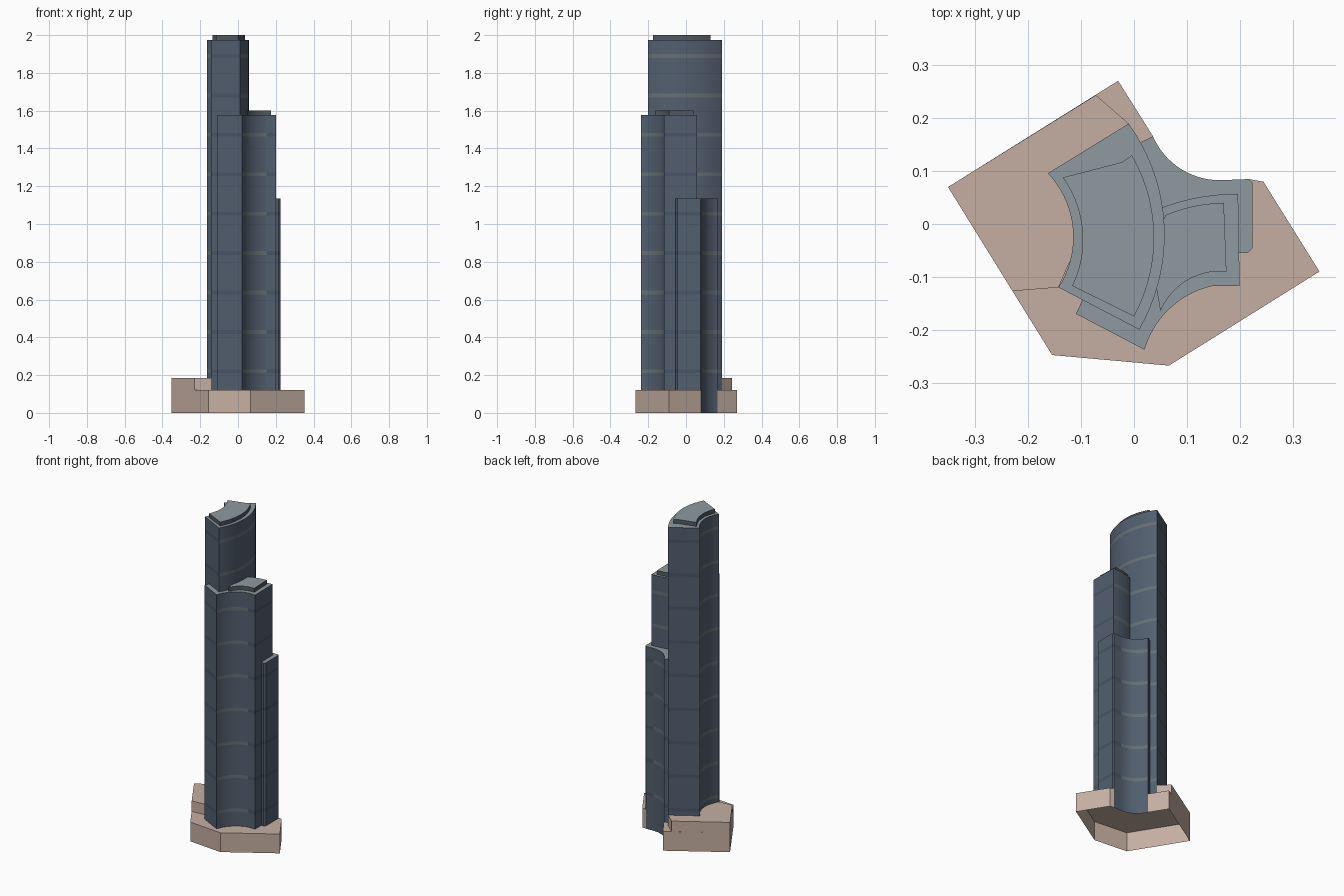
import bpy, math
from mathutils import Vector

if "Cube" in bpy.data.objects:
    bpy.data.objects.remove(bpy.data.objects["Cube"])


def material(name, rgb):
    m = bpy.data.materials.new(name)
    m.diffuse_color = (*rgb, 1)
    m.use_nodes = True
    m.node_tree.nodes["Principled BSDF"].inputs["Base Color"].default_value = m.diffuse_color
    return m


GLASS = material("blue_glass", (0.085, 0.115, 0.16))
BAND = material("pale_band", (0.13, 0.16, 0.175))
TRIM = material("dark_trim", (0.065, 0.09, 0.135))
ROOF = material("roof_grey", (0.27, 0.32, 0.35))
STONE = material("podium_stone", (0.56, 0.43, 0.36))
EDGE = material("cap_side", (0.08, 0.10, 0.12))


def arc(a, m, b, n=18):
    """Points after a, up to b, on the circle through a, m and b."""
    (ax, ay), (mx, my), (bx, by) = a, m, b
    d = 2 * (ax * (my - by) + mx * (by - ay) + bx * (ay - my))
    sa, sm, sb = ax * ax + ay * ay, mx * mx + my * my, bx * bx + by * by
    c = Vector(((sa * (my - by) + sm * (by - ay) + sb * (ay - my)) / d,
                (sa * (bx - mx) + sm * (ax - bx) + sb * (mx - ax)) / d))
    u, v = Vector(a) - c, Vector(b) - c
    sweep = math.atan2(u.x * v.y - u.y * v.x, u.dot(v))
    t0 = math.atan2(u.y, u.x)
    return [(c.x + u.length * math.cos(t0 + sweep * i / n),
             c.y + u.length * math.sin(t0 + sweep * i / n)) for i in range(1, n + 1)]


def prism(name, profile, z0, z1, side, top, bands=False, keep=None, lid=True):
    """Open-bottomed extrusion. A 4-number profile entry is an arc: end x, y, via x, y.
    keep limits the walls to the segments ending at those entries."""
    pts, seg = [], []
    for i, p in enumerate(profile):
        new = [p] if len(p) == 2 else arc(pts[-1], p[2:], p[:2])
        pts += new
        seg += [i] * len(new)
    n = len(pts)
    # wall levels, with a thin spandrel band every sixteen floors or so
    levels = [(z0, 0)]
    if bands:
        for k in range(9):
            z = 0.22 + 0.2087 * k
            if z0 < z - 0.01 and z + 0.01 < z1:
                levels += [(z - 0.01, 1), (z + 0.01, 0)]
    levels.append((z1, 0))
    verts = [(x, y, z) for z, _ in levels for x, y in pts]
    faces, mats = [], []
    for r in range(len(levels) - 1):
        for i in range(n):
            j = (i + 1) % n
            if keep is not None and seg[j] not in keep:
                continue
            faces.append((r * n + i, r * n + j, (r + 1) * n + j, (r + 1) * n + i))
            curved = len(profile[seg[j]]) == 4
            mats.append((2 if curved else 3) if levels[r][1] else 0)
    if lid:
        faces.append(tuple((len(levels) - 1) * n + i for i in range(n)))
        mats.append(1)
    me = bpy.data.meshes.new(name)
    me.from_pydata(verts, [], faces)
    for m in (side, top, BAND, TRIM):
        me.materials.append(m)
    me.polygons.foreach_set("material_index", mats)
    me.update()
    ob = bpy.data.objects.new(name, me)
    bpy.context.collection.objects.link(ob)
    bpy.ops.object.select_all(action='DESELECT')
    ob.select_set(True)
    bpy.context.view_layer.objects.active = ob
    bpy.ops.object.shade_smooth_by_angle(angle=math.radians(25))
    return ob


# podium, open where the low tower's curved glass runs to the ground
podium = [(-0.352, 0.07), (-0.155, -0.248), (0.066, -0.268), (0.351, -0.09),
          (0.245, 0.08), (0.217, 0.085), (0.166, 0.083),
          (0.036, 0.166, 0.083, 0.108), (-0.03, 0.271)]
prism("podium", podium, 0, 0.12, STONE, STONE, keep={0, 1, 2, 3, 4, 5, 8})
prism("curved_glass_base", podium, 0, 0.12, GLASS, GLASS, keep={6, 7}, lid=False)
prism("podium_upper_step", [(-0.352, 0.07), (-0.23, -0.127), (-0.143, -0.12),
                            (-0.09, 0), (-0.01, 0.19), (-0.072, 0.244)],
      0.12, 0.185, STONE, STONE)

# tall tower: bowed front wall, hollow back wall
prism("tall_tower", [(-0.143, -0.12), (0.01, -0.2), (-0.01, 0.19, 0.058, -0.02),
                     (-0.163, 0.096), (-0.143, -0.12, -0.115, -0.025)][1:],
      0.12, 1.975, GLASS, ROOF, True)
prism("tall_tower_cap", [(0.0, -0.175), (-0.004, 0.13, 0.038, -0.02), (-0.023, 0.117),
                         (-0.135, 0.088), (-0.117, -0.117, -0.097, -0.03)],
      1.975, 2.0, EDGE, ROOF)

# middle tower
prism("middle_tower", [(-0.11, -0.17), (0.02, -0.238), (0.15, -0.117, 0.077, -0.152),
                       (0.2, -0.117), (0.197, 0.057), (0.055, 0.032, 0.12, 0.05),
                       (0.0, 0.0), (-0.097, -0.143)],
      0.12, 1.577, GLASS, ROOF, True)
prism("middle_tower_cap", [(0.05, -0.165), (0.175, -0.09, 0.1, -0.107), (0.17, 0.04),
                           (0.06, 0.017, 0.115, 0.034), (0.03, -0.05)],
      1.577, 1.602, EDGE, ROOF)

# low tower wrapping the back right corner
prism("low_tower", [(0.1, -0.055), (0.215, -0.055), (0.224, -0.046), (0.224, 0.078),
                    (0.217, 0.085), (0.166, 0.083), (0.036, 0.166, 0.083, 0.108),
                    (0.013, 0.155), (0.02, 0.0)],
      0.12, 1.135, GLASS, ROOF, True)
